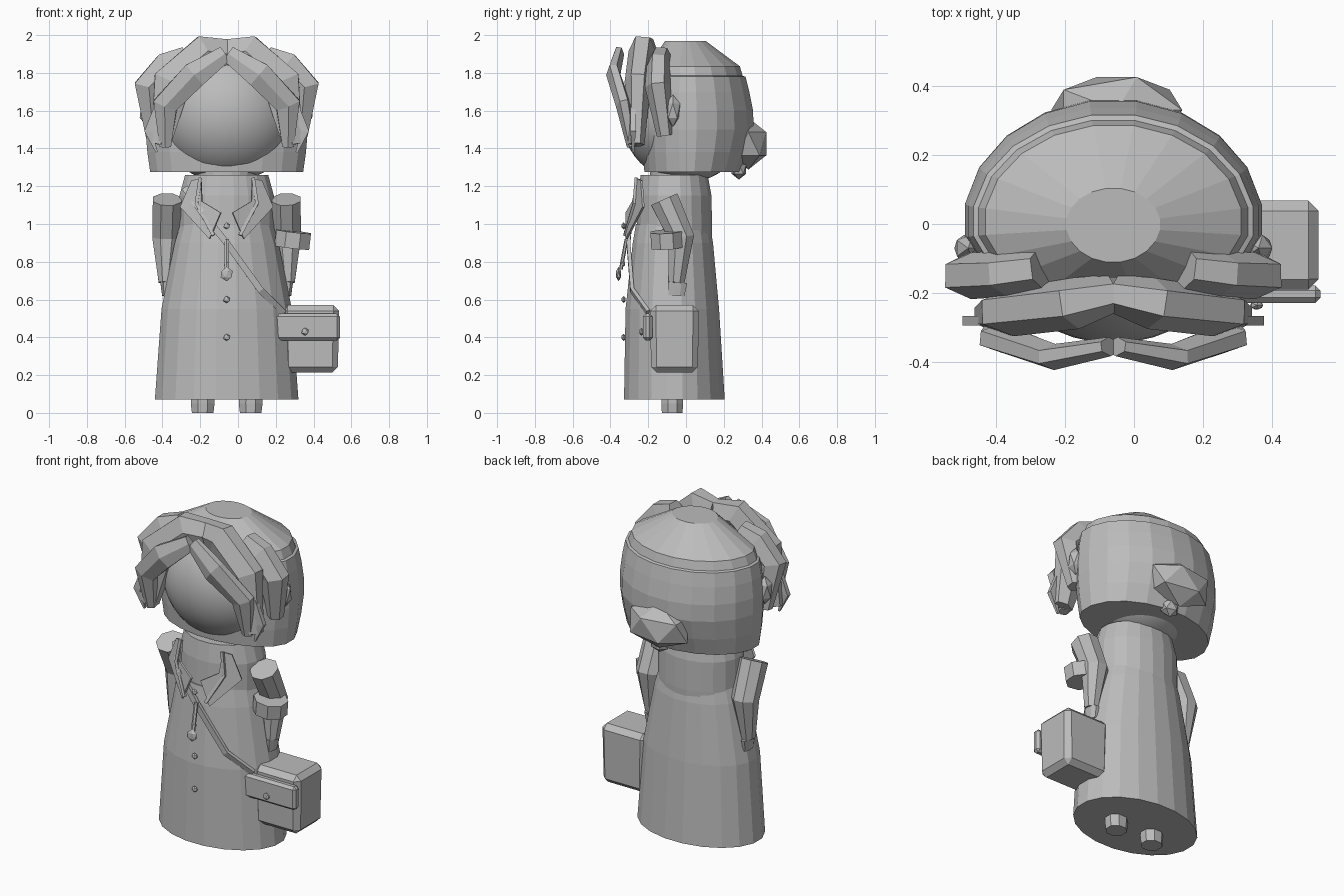
import bpy, bmesh, math
from mathutils import Vector

if "Cube" in bpy.data.objects:
    bpy.data.objects.remove(bpy.data.objects["Cube"])

CX = -0.06  # symmetry line of the figure

grey = bpy.data.materials.new("plain_grey")
grey.diffuse_color = (0.5, 0.5, 0.5, 1)
grey.use_nodes = True
grey.node_tree.nodes["Principled BSDF"].inputs["Base Color"].default_value = grey.diffuse_color


def finish(name, bm):
    bmesh.ops.recalc_face_normals(bm, faces=bm.faces)
    me = bpy.data.meshes.new(name)
    bm.to_mesh(me)
    bm.free()
    me.materials.append(grey)
    ob = bpy.data.objects.new(name, me)
    bpy.context.collection.objects.link(ob)
    return ob


def skin(bm, rings):
    """Bridge rings of points and cap both ends."""
    vs = [[bm.verts.new(p) for p in r] for r in rings]
    n = len(vs[0])
    for a, b in zip(vs, vs[1:]):
        for i in range(n):
            j = (i + 1) % n
            bm.faces.new((a[i], a[j], b[j], b[i]))
    bm.faces.new(vs[0][::-1])
    bm.faces.new(vs[-1])


def lathe(name, rows, n, cx, cy):
    """rows: z, x radius, back radius, front radius (measured to the flats)"""
    bm = bmesh.new()
    k = 1 / math.cos(math.pi / n)
    rings = []
    for z, rx, rb, rf in rows:
        ring = []
        for i in range(n):
            t = math.tau * (i + 0.5) / n
            s = math.sin(t)
            ring.append((cx + k * rx * math.cos(t), cy + k * (rb if s > 0 else rf) * s, z))
        rings.append(ring)
    skin(bm, rings)
    return finish(name, bm)


def tube(name, pts, wide, deep, n=6, facing=(0, -1, 0), mirror=False):
    """Tapering beam along points; facing is the side its depth points to."""
    pts = [Vector(p) for p in pts]
    f = Vector(facing)
    if mirror:
        pts = [Vector((2 * CX - p.x, p.y, p.z)) for p in pts]
        f.x = -f.x
    rings = []
    for k, p in enumerate(pts):
        t = (pts[min(k + 1, len(pts) - 1)] - pts[max(k - 1, 0)]).normalized()
        side = t.cross(f).normalized()
        out = side.cross(t).normalized()
        rings.append([p + side * wide[k] * math.cos(math.tau * (i + .5) / n)
                      + out * deep[k] * math.sin(math.tau * (i + .5) / n) for i in range(n)])
    bm = bmesh.new()
    skin(bm, rings)
    return finish(name, bm)


def blob(name, loc, size, sub=1):
    bm = bmesh.new()
    bmesh.ops.create_icosphere(bm, subdivisions=sub, radius=1)
    for v in bm.verts:
        v.co = Vector([c * s + o for c, s, o in zip(v.co, size, loc)])
    return finish(name, bm)


def box(name, lo, hi, bevel, taper=1.0):
    bm = bmesh.new()
    bmesh.ops.create_cube(bm, size=1)
    for v in bm.verts:
        k = taper if v.co.z < 0 else 1
        v.co = Vector([(a + b) / 2 + c * (b - a) * s
                       for a, b, c, s in zip(lo, hi, v.co, (k, k, 1))])
    bmesh.ops.bevel(bm, geom=bm.edges[:], offset=bevel, segments=1, affect='EDGES')
    return finish(name, bm)


# Body: skirt, torso, neck, feet
lathe("coat_skirt", [(.07, .38, .265, .268), (.55, .345, .235, .26),
                     (.9, .275, .203, .222), (1.0, .245, .185, .205)], 20, CX, -.06)
lathe("torso", [(.85, .25, .195, .19), (.97, .25, .198, .2), (1.15, .25, .195, .195),
                (1.26, .22, .175, .18)], 20, CX, -.06)
lathe("neck", [(1.2, .155, .14, .14), (1.32, .155, .14, .14)], 20, CX, -.05)
for x in (CX - .127, CX + .127):
    lathe("foot", [(0, .057, .052, .058), (.05, .063, .054, .06), (.12, .058, .052, .058)],
          8, x, -.07)

# Head: smooth face ball, hair cap, ears, back bun
bm = bmesh.new()
bmesh.ops.create_uvsphere(bm, u_segments=40, v_segments=24, radius=1)
for v in bm.verts:
    v.co = Vector((CX + v.co.x * .375, v.co.y * .345, 1.58 + v.co.z * .36))
for f in bm.faces:
    f.smooth = True
finish("face", bm)
lathe("hair_cap", [(1.275, .405, .285, .22), (1.38, .42, .325, .23), (1.5, .43, .358, .235),
                   (1.6, .43, .355, .235), (1.7, .42, .335, .23), (1.78, .405, .315, .22),
                   (1.785, .39, .3, .21), (1.835, .37, .285, .2), (1.97, .135, .103, .11)],
      20, CX, 0)
for s in (-1, 1):
    blob("ear", (CX + s * .42, -.07, 1.6), (.045, .045, .085))
blob("hair_bun", (-.05, .33, 1.425), (.212, .112, .137))
blob("hair_bun_lower", (-.02, .28, 1.29), (.06, .045, .055))

# Hair locks, arms: built once per side
for m in (False, True):
    tube("front_lock", [(-.07, -.355, 1.9), (-.23, -.385, 1.79), (-.385, -.33, 1.63),
                        (-.385, -.285, 1.41)],
         [.05, .08, .075, .035], [.028, .038, .042, .028], mirror=m)
    tube("middle_lock", [(-.06, -.2, 1.9), (-.17, -.23, 1.91), (-.35, -.255, 1.75),
                         (-.41, -.265, 1.42)],
         [.09, .105, .115, .06], [.055, .075, .07, .045], mirror=m)
    tube("side_lock", [(-.27, -.13, 1.88), (-.37, -.145, 1.83), (-.47, -.15, 1.73),
                       (-.45, -.11, 1.47)],
         [.07, .095, .09, .045], [.06, .065, .068, .045], mirror=m)
    tube("side_wisp", [(-.41, -.28, 1.65), (-.475, -.28, 1.49), (-.43, -.28, 1.38)],
         [.03, .03, .008], [.018, .02, .008], n=4, mirror=m)
    tube("arm", [(-.375, -.115, 1.13), (-.38, -.025, .93), (-.385, -.05, .69)],
         [.082, .08, .038], [.082, .074, .045], n=8, mirror=m)
    tube("hand", [(-.385, -.045, .69), (-.385, -.05, .62)],
         [.028, .018], [.055, .045], n=8, mirror=m)

# Arm band on one sleeve
tube("arm_band", [(.285, -.1, .875), (.295, -.105, .96)], [.1, .1], [.09, .09], n=8)

# Collar panels with raised edges
for m in (False, True):
    def fx(x):
        return 2 * CX - x if m else x
    bm = bmesh.new()
    outline = [(.075, -.255, 1.24), (.125, -.235, 1.23), (.185, -.225, 1.09),
               (.03, -.315, .92), (-.03, -.315, 1.06), (.07, -.28, 1.12)]
    bm.faces.new([bm.verts.new((fx(x), y, z)) for x, y, z in outline])
    ob = finish("collar_panel", bm)
    mod = ob.modifiers.new("thickness", 'SOLIDIFY')
    mod.thickness = .012
    mod.offset = 0
    tube("collar_edge", [(.08, -.265, 1.245), (.1, -.275, 1.11), (.01, -.325, .94)],
         [.013] * 3, [.01] * 3, n=4, mirror=m)

# Buttons and pendant
for z in (.4, .6, .99):
    blob("button", (CX, -.33, z), (.019, .012, .019))
tube("pendant_cord", [(CX, -.315, .92), (CX, -.345, .76)], [.013, .013], [.01, .01])
blob("pendant_bead", (CX, -.335, .79), (.015, .015, .018))
blob("pendant", (CX, -.357, .735), (.036, .015, .038))

# Shoulder bag
box("bag", (.232, -.19, .213), (.535, .068, .57), .03, .96)
box("bag_flap", (.18, -.228, .383), (.54, -.178, .525), .015)
blob("bag_clasp", (.355, -.235, .43), (.021, .014, .021))
tube("bag_strap", [(-.28, -.2, 1.19), (-.19, -.29, 1.06), (-.06, -.305, .9),
                   (.12, -.285, .65), (.24, -.2, .53)], [.024] * 5, [.014] * 5, n=4)
